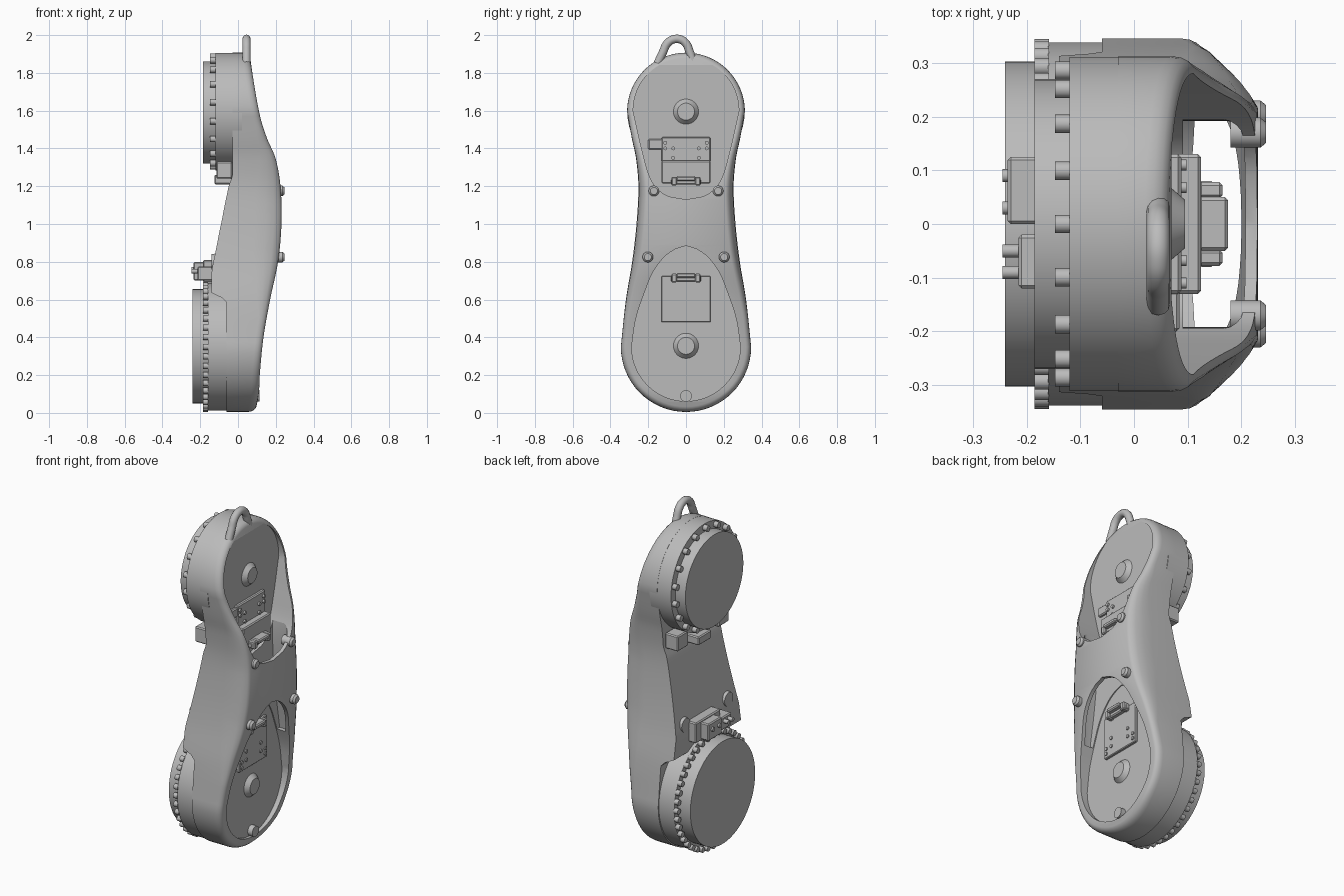
import bpy, bmesh
from math import sin, cos, pi, sqrt, radians
from mathutils import Matrix, Vector

if "Cube" in bpy.data.objects:
    bpy.data.objects.remove(bpy.data.objects["Cube"])

grey = bpy.data.materials.new("light_grey")
grey.use_nodes = True
grey.diffuse_color = (0.5, 0.5, 0.5, 1)
grey.node_tree.nodes["Principled BSDF"].inputs["Base Color"].default_value = (0.5, 0.5, 0.5, 1)


def finish(name, bm, angle=35):
    bmesh.ops.remove_doubles(bm, verts=bm.verts, dist=1e-5)
    bmesh.ops.recalc_face_normals(bm, faces=bm.faces)
    me = bpy.data.meshes.new(name)
    bm.to_mesh(me)
    bm.free()
    me.materials.append(grey)
    ob = bpy.data.objects.new(name, me)
    bpy.context.collection.objects.link(ob)
    smooth(ob, angle)
    return ob


def smooth(ob, angle=35):
    bpy.ops.object.select_all(action='DESELECT')
    ob.select_set(True)
    bpy.context.view_layer.objects.active = ob
    bpy.ops.object.shade_smooth_by_angle(angle=radians(angle))


def discs(name, x0, x1, centres, r0, r1=None, n=64):
    """Cylinders or cones along x at each (y, z) centre."""
    bm = bmesh.new()
    for y, z in centres:
        m = Matrix.Translation(((x0 + x1) / 2, y, z)) @ Matrix.Rotation(pi / 2, 4, 'Y')
        bmesh.ops.create_cone(bm, cap_ends=True, segments=n, radius1=r0,
                              radius2=r0 if r1 is None else r1, depth=x1 - x0, matrix=m)
    return finish(name, bm)


def boxes(name, spans, bevel=0.006):
    """Boxes given as (x0, x1, y0, y1, z0, z1)."""
    bm = bmesh.new()
    for x0, x1, y0, y1, z0, z1 in spans:
        m = Matrix.Translation(((x0 + x1) / 2, (y0 + y1) / 2, (z0 + z1) / 2))
        m = m @ Matrix.Diagonal((x1 - x0, y1 - y0, z1 - z0, 1))
        bmesh.ops.create_cube(bm, size=1, matrix=m)
    bmesh.ops.bevel(bm, geom=bm.edges[:], offset=bevel, segments=1, affect='EDGES')
    return finish(name, bm)


def curve(pts, linear=False):
    """Smooth or straight interpolation through (z, value) points."""
    def f(z):
        z = min(max(z, pts[0][0]), pts[-1][0])
        i = max(k for k in range(len(pts) - 1) if pts[k][0] <= z)
        (a, va), (b, vb) = pts[i], pts[i + 1]
        t = (z - a) / (b - a)
        if linear:
            return va + (vb - va) * t
        p, q = pts[max(i - 1, 0)], pts[min(i + 2, len(pts) - 1)]
        ma = (vb - p[1]) / (b - p[0]) * (b - a)
        mb = (q[1] - va) / (q[0] - a) * (b - a)
        return ((2*t**3 - 3*t**2 + 1) * va + (t**3 - 2*t**2 + t) * ma
                + (3*t**2 - 2*t**3) * vb + (t**3 - t**2) * mb)
    return f


def loft(name, stations, half, back, front, inset=lambda z: 0, drop=lambda z: 0.02):
    """Symmetric shell: (half width, z) outline, thickness from back to front."""
    bm, rows = bmesh.new(), []
    for i, z in enumerate(stations):
        w = half(z)
        za, zb = stations[max(i - 1, 0)], stations[min(i + 1, len(stations) - 1)]
        n = Vector((zb - za, half(za) - half(zb))).normalized()
        if w < 1e-4:
            n = Vector((0, -1 if i == 0 else 1))
        row = [(back(z), w, z)]
        for k in range(5):
            a = k * pi / 8
            d = inset(z) * (1 - cos(a))
            zz = z - d * n.y
            row.append((front(zz) - drop(z) * (1 - sin(a)), max(w - d * n.x, 0), zz))
        rows.append([bm.verts.new((x, y, q)) for x, y, q in row]
                    + [bm.verts.new((x, -y, q)) for x, y, q in reversed(row)])
    for a, b in zip(rows, rows[1:]):
        for k in range(len(a)):
            j = (k + 1) % len(a)
            bm.faces.new((a[k], a[j], b[j], b[k]))
    bm.faces.new(rows[0])
    bm.faces.new(rows[-1])
    bmesh.ops.remove_doubles(bm, verts=bm.verts, dist=1e-5)
    bmesh.ops.dissolve_degenerate(bm, dist=1e-5, edges=bm.edges)
    return finish(name, bm)


def steps(a, b, n):
    return [a + (b - a) * i / n for i in range(n + 1)]


def arc(centre, r, t0, t1, n=16):
    return [centre - r * cos(t) for t in steps(t0, t1, n)]


LOW, HIGH, R_LOW, R_HIGH = 0.35, 1.595, 0.345, 0.312
FLOOR_HIGH, FLOOR_LOW = 0.07, 0.085

# Main housing silhouette and depth
waist = curve([(LOW, R_LOW), (.6, .318), (.8, .285), (1, .262), (1.2, .252),
               (1.35, .265), (1.45, .286), (HIGH, R_HIGH)])


def outer(z):
    if z < LOW:
        return sqrt(max(R_LOW**2 - (z - LOW)**2, 0))
    if z > HIGH:
        return sqrt(max(R_HIGH**2 - (z - HIGH)**2, 0))
    return waist(z)


front = curve([(0, .09), (.1, .11), (.2, .115), (.4, .135), (.6, .17), (.8, .212), (1, .23),
               (1.2, .225), (1.35, .198), (1.45, .155), (1.55, .122), (1.7, .092), (1.91, .06)])
back = curve([(0, -.06), (.6, -.06), (.63, -.14), (.75, -.14), (.85, -.12), (1.2, -.05),
              (1.25, -.03), (1.91, -.03)], linear=True)
belly = curve([(0, 0), (.5, 0), (.85, 1), (1.15, 1), (1.5, 0), (1.91, 0)], linear=True)
body = loft("housing", arc(LOW, R_LOW, 0, pi / 2) + steps(LOW, HIGH, 48)[1:-1]
            + arc(HIGH, R_HIGH, pi / 2, pi), outer, back, front,
            lambda z: .028 + .017 * belly(z), lambda z: .04 + .1 * belly(z))

# Two openings and the hollow joining them
low_edge = curve([(LOW, .288), (.5, .265), (.65, .215), (.75, .172), (.83, .11), (.87, .05), (.885, 0)])
high_edge = curve([(1.13, 0), (1.14, .075), (1.18, .145), (1.25, .192), (1.4, .235), (1.6, .28)])
low_half = lambda z: sqrt(max(.288**2 - (z - LOW)**2, 0)) if z < LOW else low_edge(z)
high_half = lambda z: sqrt(max(.28**2 - (z - 1.6)**2, 0)) if z > 1.6 else high_edge(z)
cutters = [
    loft("low_cut", arc(LOW, .288, 0, pi / 2) + steps(LOW, .885, 30)[1:], low_half,
         lambda z: FLOOR_LOW, lambda z: .4),
    loft("high_cut", steps(1.13, 1.6, 30)[:-1] + arc(1.6, .28, pi / 2, pi), high_half,
         lambda z: FLOOR_HIGH, lambda z: .4),
    loft("hollow_cut", steps(.6, 1.4, 24), lambda z: outer(z) - .06,
         lambda z: .091, lambda z: front(z) - .022, lambda z: .03, lambda z: .03),
]
for c in cutters:
    mod = body.modifiers.new("cut", 'BOOLEAN')
    mod.object, mod.solver = c, 'EXACT'
    bpy.context.view_layer.objects.active = body
    bpy.ops.object.modifier_apply(modifier=mod.name)
    bpy.data.objects.remove(c)
smooth(body)


def ring(centre, r, n):
    return [(r * sin(2 * pi * i / n), centre + r * cos(2 * pi * i / n)) for i in range(n)]


# Drive units on the back: barrel, bolt ring and output disc
discs("lower_barrel", -.16, .02, [(0, LOW)], .338, n=96)
discs("lower_ring_bolts", -.185, -.158, ring(LOW, .328, 40), .016, n=12)
discs("lower_output_disc", -.24, -.15, [(0, LOW + .003)], .302, n=96)
discs("upper_barrel", -.12, .02, [(0, HIGH)], .311, n=96)
discs("upper_ring_bolts", -.147, -.118, ring(HIGH, .29, 18), .017, n=12)
discs("upper_output_disc", -.185, -.11, [(0, HIGH - .005)], .27, n=96)

# Hubs, cover bolts and floor bolt
for name, x, z in (("upper_hub", FLOOR_HIGH, HIGH), ("lower_hub", FLOOR_LOW, .355)):
    discs(name, x - .01, x + .025, [(0, z)], .075, .045)
discs("cover_bolts", .18, .235, [(s * y, z) for s in (1, -1) for y, z in ((.17, 1.175), (.202, .825))], .028, n=32)
discs("cover_bolt_caps", .235, .246, [(s * y, z) for s in (1, -1) for y, z in ((.17, 1.175), (.202, .825))],
      .028, .019, n=32)
discs("floor_bolt", .08, .115, [(0, .09)], .031, n=32)

# Circuit plates with screws and cable clips inside the openings
boxes("upper_plate", [(.06, .088, -.13, .13, 1.33, 1.46), (.06, .085, -.2, -.12, 1.395, 1.45)])
boxes("upper_block", [(.06, .125, -.13, .13, 1.215, 1.335)])
boxes("lower_plate", [(.08, .1, -.13, .13, .48, .725)], .004)
screws = [(s * y, z) for s in (1, -1) for y, z in ((.11, .505), (.11, .535), (.068, .585), (.068, .535))]
discs("lower_screws", .095, .106, screws, .01, n=12)
discs("upper_screws", .08, .098, [(y, 1.935 - z) for y, z in screws], .01, n=12)
for name, x, z in (("upper_clip", .12, 1.228), ("lower_clip", .095, .715)):
    boxes(name, [(x, x + .03, -.08, .08, z - .02, z + .01), (x, x + .055, -.05, .05, z, z + .025),
                 (x, x + .045, -.078, -.048, z - .025, z + .022),
                 (x, x + .045, .048, .078, z - .025, z + .022)])

# Connectors and fairing lobes on the back
boxes("upper_connectors", [(-.115, -.03, s * .19 - .05, s * .19 + .05, 1.24, 1.33) for s in (1, -1)]
      + [(-.125, -.03, -.06, .06, 1.21, 1.26)])
boxes("lower_connectors", [(-.235, -.13, .0, .125, .70, .80), (-.215, -.13, -.12, -.02, .70, .775),
                           (-.185, -.11, -.06, .17, .69, .81)])
discs("connector_studs", -.245, -.2, [(.03, .76), (.09, .76), (-.05, .75), (-.09, .75)], .012, n=12)
discs("fairing_lobes", -.14, -.05, [(.2, .8), (-.2, .8)], .04, .055, n=32)

# Lifting eye on top
eye = bpy.data.curves.new("lifting_eye", 'CURVE')
eye.dimensions, eye.bevel_depth, eye.bevel_resolution = '3D', .022, 4
path = [(-.15, 1.85), (-.122, 1.91), (-.1, 1.955), (-.068, 1.977), (-.03, 1.977), (0, 1.955), (.02, 1.91), (.04, 1.85)]
line = eye.splines.new('BEZIER')
line.bezier_points.add(len(path) - 1)
for p, (y, z) in zip(line.bezier_points, path):
    p.co = (.045, y, z)
    p.handle_left_type = p.handle_right_type = 'AUTO'
eye.materials.append(grey)
bpy.context.collection.objects.link(bpy.data.objects.new("lifting_eye", eye))
